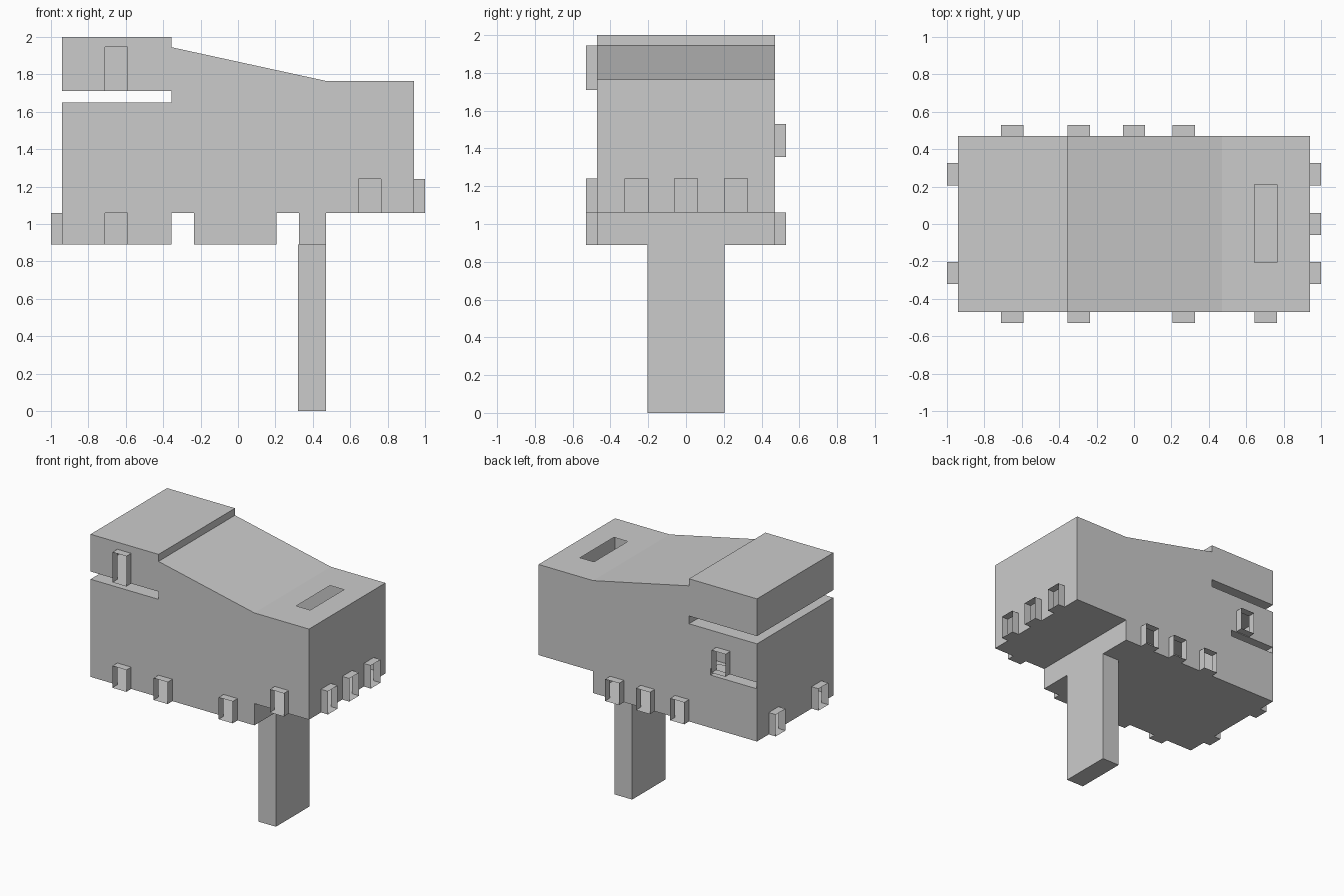
import bpy, bmesh
from mathutils import Vector

if "Cube" in bpy.data.objects:
    bpy.data.objects.remove(bpy.data.objects["Cube"])

HALF = 0.47      # half width of the shell
REACH = 0.06     # how far the sockets stick out


def to_object(bm, name):
    mesh = bpy.data.meshes.new(name)
    bm.to_mesh(mesh)
    bm.free()
    obj = bpy.data.objects.new(name, mesh)
    bpy.context.collection.objects.link(obj)
    return obj


def cut_window(bm, axis, pos, sign, rect):
    """Open a rectangle in the flat wall at the given position along an axis."""
    u, v = [i for i in range(3) if i != axis]

    def wall():
        bm.normal_update()
        return [f for f in bm.faces if f.normal[axis] * sign > 0.99
                and abs(f.calc_center_median()[axis] - pos) < 1e-3]

    for ax, val in ((u, rect[0]), (u, rect[1]), (v, rect[2]), (v, rect[3])):
        faces = wall()
        geom = faces + list({e for f in faces for e in f.edges}) \
            + list({w for f in faces for w in f.verts})
        co, no = Vector(), Vector()
        co[ax], no[ax] = val, 1
        bmesh.ops.bisect_plane(bm, geom=geom, dist=1e-4, plane_co=co, plane_no=no)
    inside = []
    for f in wall():
        c = f.calc_center_median()
        if rect[0] < c[u] < rect[1] and rect[2] < c[v] < rect[3]:
            inside.append(f)
    bmesh.ops.delete(bm, geom=inside, context='FACES')


def add_sleeve(bm, axis, start, end, rect, cap=False):
    """Open-ended rectangular sleeve, optionally closed at its far end."""
    u, v = [i for i in range(3) if i != axis]
    rings = []
    for p in (start, end):
        ring = []
        for a, b in ((0, 2), (1, 2), (1, 3), (0, 3)):
            co = Vector()
            co[axis], co[u], co[v] = p, rect[a], rect[b]
            ring.append(bm.verts.new(co))
        rings.append(ring)
    near, far = rings
    faces = [bm.faces.new((near[i], near[(i + 1) % 4], far[(i + 1) % 4], far[i]))
             for i in range(4)]
    if cap:
        faces.append(bm.faces.new(far))
    centre = sum((w.co for w in near + far), Vector()) / 8
    for f in faces:
        f.normal_update()
        if f.normal.dot(f.calc_center_median() - centre) < 0:
            f.normal_flip()


# Shell: side profile extruded across the width
profile = [(-0.94, 0.89), (0.47, 0.89), (0.47, 1.06), (0.94, 1.06), (0.94, 1.765),
           (0.47, 1.765), (-0.355, 1.945), (-0.355, 2.0), (-0.94, 2.0),
           (-0.94, 1.71), (-0.355, 1.71), (-0.355, 1.65), (-0.94, 1.65)]
shell = bmesh.new()
face = shell.faces.new([shell.verts.new((x, -HALF, z)) for x, z in profile])
ext = bmesh.ops.extrude_face_region(shell, geom=[face], use_keep_orig=True)
bmesh.ops.translate(shell, vec=(0, 2 * HALF, 0),
                    verts=[g for g in ext['geom'] if isinstance(g, bmesh.types.BMVert)])
bmesh.ops.recalc_face_normals(shell, faces=shell.faces)
bmesh.ops.triangulate(shell, faces=[f for f in shell.faces if len(f.verts) > 4])

# Sockets: wall axis, wall position, side, and openings on that wall
LOW, MID = (0.89, 1.06), (1.06, 1.24)
walls = {
    "front_sockets": (1, -HALF, -1, [(-0.71, *LOW), (-0.355, *LOW), (0.205, *LOW),
                                     (0.645, *MID), (-0.71, 1.71, 1.945)]),
    "back_sockets": (1, HALF, 1, [(-0.355, *LOW), (-0.06, *LOW), (0.205, *LOW),
                                  (-0.71, 1.355, 1.53)]),
    "right_sockets": (0, 0.94, 1, [(-0.322, *MID), (-0.06, *MID), (0.205, *MID)]),
    "left_sockets": (0, -0.94, -1, [(-0.322, *LOW), (0.205, *LOW)]),
}
for name, (axis, pos, sign, openings) in walls.items():
    bm = bmesh.new()
    for a, z0, z1 in openings:
        rect = (a, a + 0.12, z0, z1)
        cut_window(shell, axis, pos, sign, rect)
        add_sleeve(bm, axis, pos, pos + sign * REACH, rect)
    to_object(bm, name)

# Slot in the low part of the roof
cut_window(shell, 2, 1.765, 1, (0.645, 0.765, -0.205, 0.21))

# Narrow groove low on the back wall
groove = (-0.935, -0.54, 1.30, 1.35)
cut_window(shell, 1, HALF, 1, groove)
bm = bmesh.new()
add_sleeve(bm, 1, HALF, HALF - 0.1, groove, cap=True)
bmesh.ops.reverse_faces(bm, faces=bm.faces)
to_object(bm, "back_groove")

# Leg
foot = (0.32, 0.47, -0.205, 0.205)
cut_window(shell, 2, 0.89, -1, foot)
bm = bmesh.new()
add_sleeve(bm, 2, 0.89, 0, foot, cap=True)
to_object(bm, "leg")

to_object(shell, "shell")
